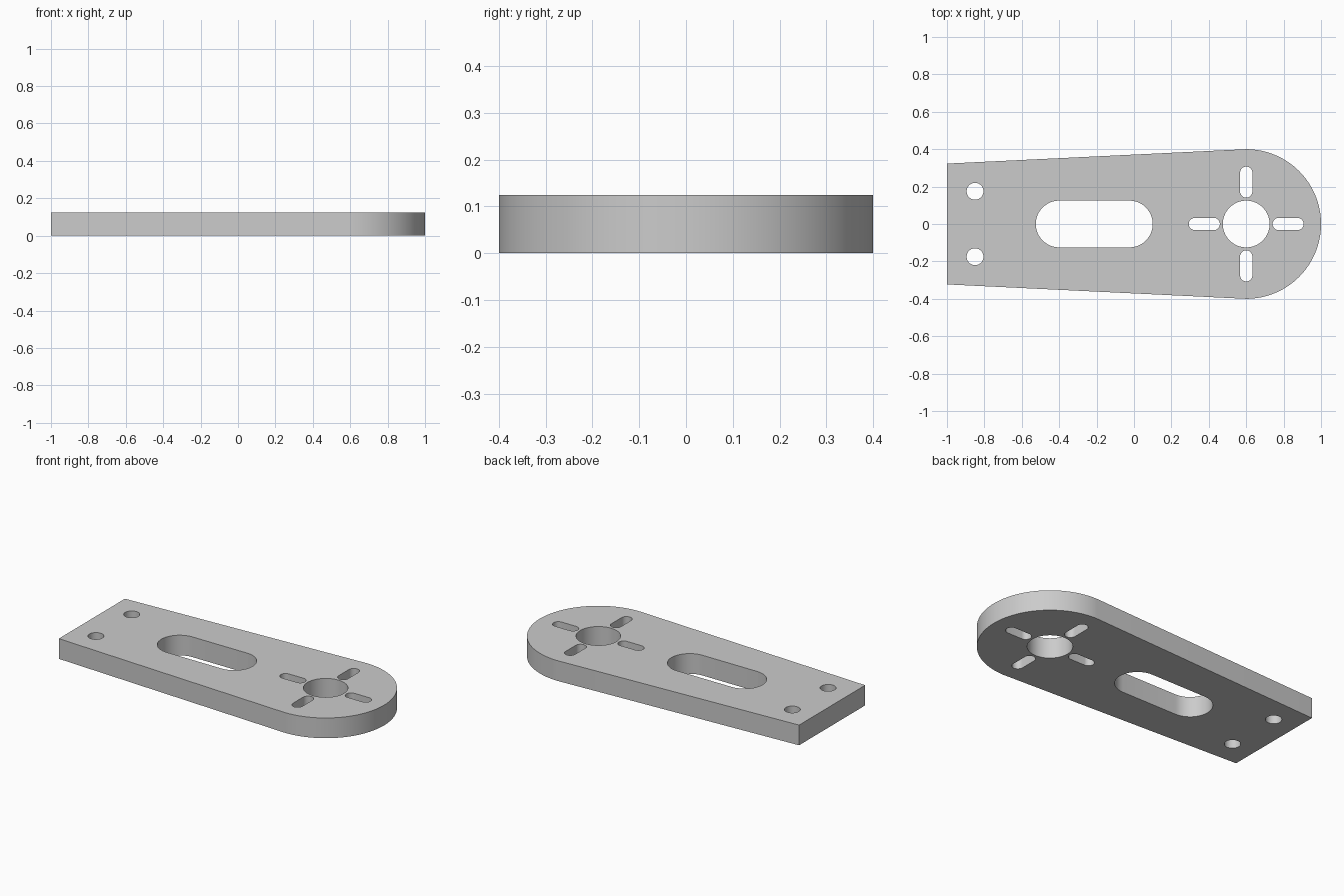
import bpy
import bmesh
from math import cos, sin, pi
from mathutils import Vector

cube = bpy.data.objects.get("Cube")
if cube:
    bpy.data.objects.remove(cube, do_unlink=True)

THICKNESS = 0.125
HUB = Vector((0.6, 0.0))


def arc(center, radius, start, sweep, steps):
    """Points along an arc, both ends included."""
    return [Vector((center[0] + radius * cos(start + sweep * i / steps),
                    center[1] + radius * sin(start + sweep * i / steps)))
            for i in range(steps + 1)]


def circle(center, radius, steps=48):
    return arc(center, radius, 0, 2 * pi, steps)[:-1]


def slot(a, b, radius, steps=24):
    """Round-ended slot between two arc centres."""
    a, b = Vector(a), Vector(b)
    d = b - a
    turn = Vector((1, 0)).angle_signed(d) * -1
    return (arc(b, radius, turn - pi / 2, pi, steps)
            + arc(a, radius, turn + pi / 2, pi, steps))


# Tapered outline with a rounded hub end
loops = [[Vector((-1, 0.323)), Vector((-1, -0.323))]
         + arc(HUB, 0.4, -pi / 2, pi, 64)]

# Hub bore, long centre slot and mounting holes
loops.append(circle(HUB, 0.125, 64))
loops.append(slot((-0.4, 0), (-0.025, 0), 0.125))
for side in (-1, 1):
    loops.append(circle((-0.85, 0.175 * side), 0.045))

# Four radial slots around the bore
for k in range(4):
    out = Vector((round(cos(k * pi / 2)), round(sin(k * pi / 2))))
    loops.append(slot(HUB + out * 0.174, HUB + out * 0.274, 0.033, 16))

# Fill the profile and extrude it to a plate
bm = bmesh.new()
for loop in loops:
    verts = [bm.verts.new((p.x, p.y, 0)) for p in loop]
    for i, v in enumerate(verts):
        bm.edges.new((v, verts[i - 1]))
bmesh.ops.triangle_fill(bm, edges=bm.edges[:], use_beauty=True,
                        normal=(0, 0, 1))
top = bmesh.ops.extrude_face_region(bm, geom=bm.faces[:])["geom"]
bmesh.ops.translate(bm, vec=(0, 0, THICKNESS),
                    verts=[g for g in top if isinstance(g, bmesh.types.BMVert)])
bmesh.ops.recalc_face_normals(bm, faces=bm.faces[:])

mesh = bpy.data.meshes.new("mounting_plate")
bm.to_mesh(mesh)
bm.free()
plate = bpy.data.objects.new("mounting_plate", mesh)
bpy.context.collection.objects.link(plate)

# Plain grey finish
grey = bpy.data.materials.new("plain grey")
grey.use_nodes = True
colour = (0.6, 0.6, 0.6, 1)
grey.diffuse_color = colour
grey.node_tree.nodes["Principled BSDF"].inputs["Base Color"].default_value = colour
mesh.materials.append(grey)

bpy.ops.object.select_all(action="DESELECT")
plate.select_set(True)
bpy.context.view_layer.objects.active = plate
bpy.ops.object.shade_smooth_by_angle()
